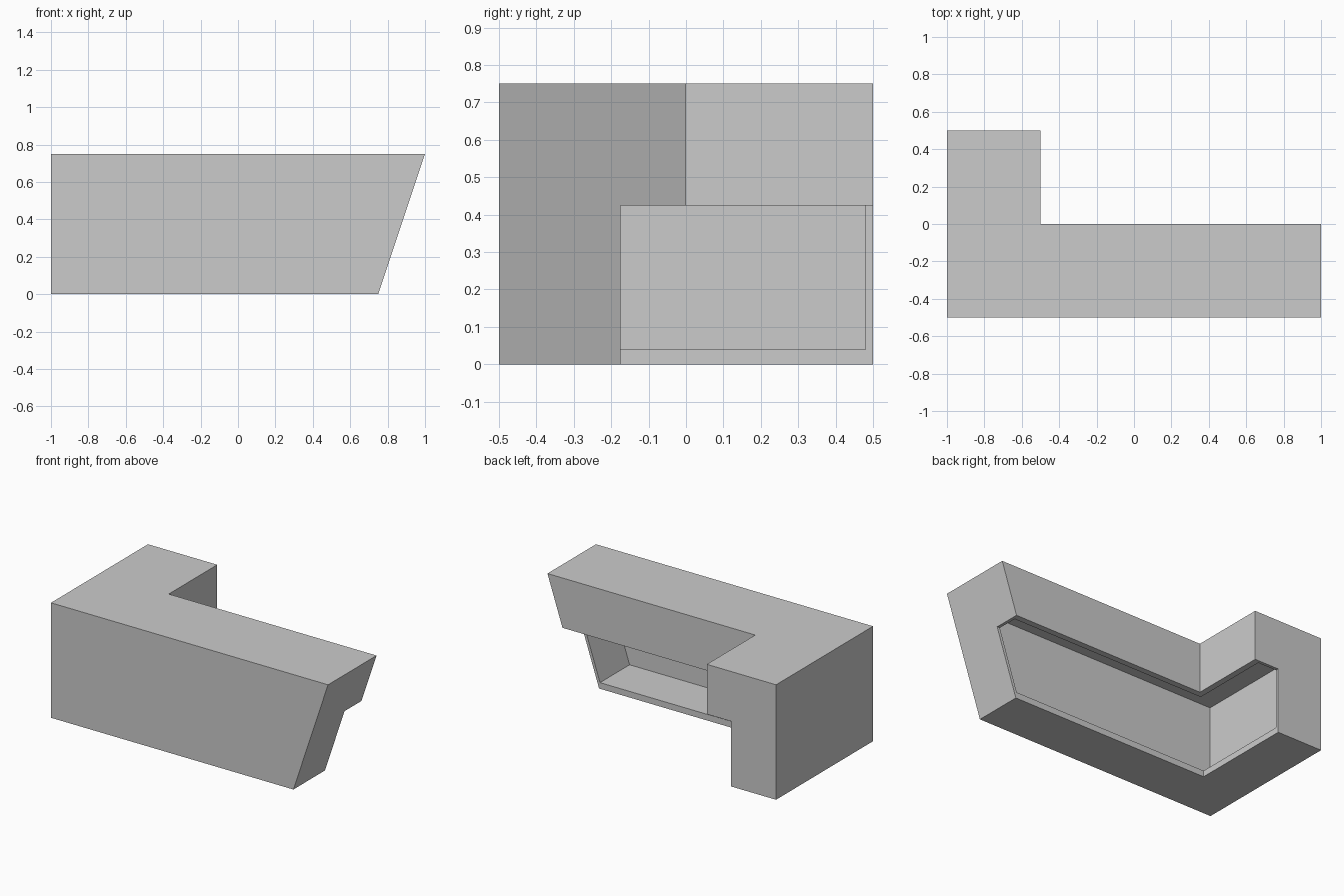
import bpy
import bmesh

default = bpy.data.objects.get("Cube")
if default:
    bpy.data.objects.remove(default, do_unlink=True)

grey = bpy.data.materials.new("plain grey")
grey.use_nodes = True
grey.diffuse_color = (0.6, 0.6, 0.6, 1)
grey.node_tree.nodes["Principled BSDF"].inputs["Base Color"].default_value = (0.6, 0.6, 0.6, 1)


def corner_sweep(name, profile, inset=0.0):
    """Sweep a (depth, height) profile along the L, with a slanted end at +x."""
    bm = bmesh.new()
    rings = []
    for station in range(3):
        ring = []
        for d, z in profile:
            point = [(-1 + d, 0.5 - inset, z),
                     (-1 + d, -0.5 + d, z),
                     (0.75 + z / 3 - inset, -0.5 + d, z)][station]
            ring.append(bm.verts.new(point))
        rings.append(ring)
    n = len(profile)
    for a, b in zip(rings, rings[1:]):
        for i in range(n):
            j = (i + 1) % n
            bm.faces.new((a[i], a[j], b[j], b[i]))
    bm.faces.new(rings[0])
    bm.faces.new(rings[2])
    bmesh.ops.recalc_face_normals(bm, faces=bm.faces[:])
    mesh = bpy.data.meshes.new(name)
    bm.to_mesh(mesh)
    bm.free()
    mesh.materials.append(grey)
    obj = bpy.data.objects.new(name, mesh)
    bpy.context.collection.objects.link(obj)
    return obj


# Counter body: stepped section, wide top over a narrower base
counter = corner_sweep("counter_body", [(0, 0), (0, 0.75), (0.5, 0.75),
                                        (0.5, 0.425), (0.325, 0.425), (0.325, 0)])

# Hollow behind the panels, leaving floor, top board and hanging rear lip
hollow = corner_sweep("hollow_cutter", [(0.02, 0.04), (0.02, 0.71),
                                        (0.46, 0.71), (0.46, 0.04)], inset=0.02)
hollow.hide_render = True

cut = counter.modifiers.new("hollow", "BOOLEAN")
cut.operation = "DIFFERENCE"
cut.solver = "EXACT"
cut.object = hollow
bpy.context.view_layer.objects.active = counter
counter.select_set(True)
bpy.ops.object.modifier_apply(modifier=cut.name)
bpy.data.objects.remove(hollow, do_unlink=True)
